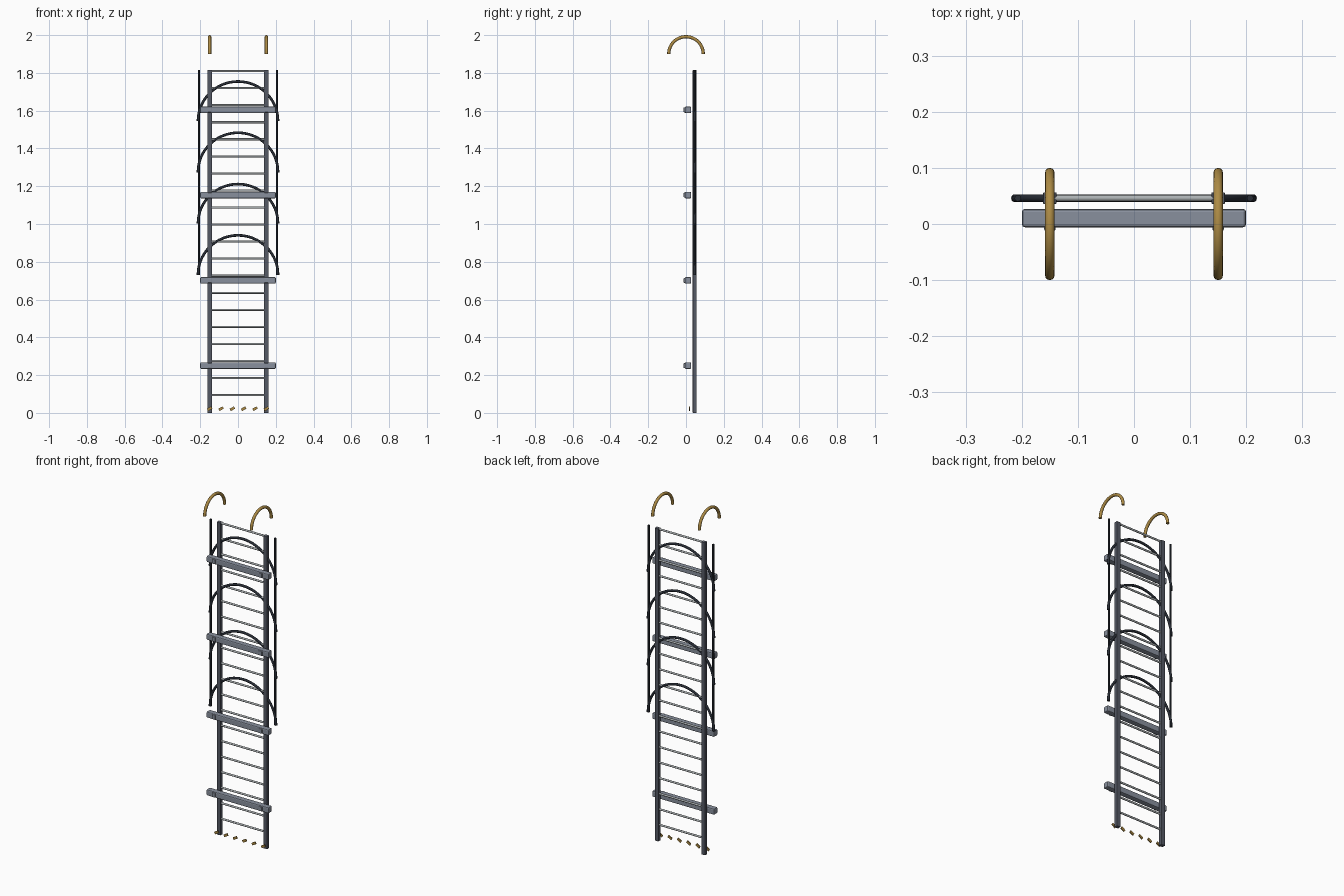
import bpy, bmesh, math
from mathutils import Vector

if "Cube" in bpy.data.objects:
    bpy.data.objects.remove(bpy.data.objects["Cube"])


def material(name, rgb):
    m = bpy.data.materials.new(name)
    m.diffuse_color = (*rgb, 1)
    m.use_nodes = True
    m.node_tree.nodes["Principled BSDF"].inputs["Base Color"].default_value = m.diffuse_color
    return m


SLATE = material("slate_steel", (0.09, 0.10, 0.13))
STEEL = material("bright_steel", (0.42, 0.45, 0.46))
BLUE_GREY = material("blue_grey_steel", (0.25, 0.28, 0.34))
BLACK = material("black_steel", (0.02, 0.025, 0.035))
BRASS = material("yellow_paint", (0.42, 0.26, 0.06))


def finish(name, bm, mat, smooth=False):
    bmesh.ops.recalc_face_normals(bm, faces=bm.faces)
    me = bpy.data.meshes.new(name)
    bm.to_mesh(me)
    bm.free()
    ob = bpy.data.objects.new(name, me)
    bpy.context.collection.objects.link(ob)
    me.materials.append(mat)
    if smooth:
        bpy.ops.object.select_all(action='DESELECT')
        ob.select_set(True)
        bpy.context.view_layer.objects.active = ob
        bpy.ops.object.shade_smooth_by_angle(angle=math.radians(40))
    return ob


def box(name, centre, size, mat, bevel=0.0, tilt=0.0):
    bm = bmesh.new()
    bmesh.ops.create_cube(bm, size=1)
    bmesh.ops.scale(bm, vec=size, verts=bm.verts)
    if bevel:
        bmesh.ops.bevel(bm, geom=bm.edges[:], offset=bevel, segments=2,
                        profile=0.5, affect='EDGES')
    ob = finish(name, bm, mat)
    ob.location = centre
    ob.rotation_euler.y = tilt
    return ob


def tube(name, path, radius, mat, normal, sides=12):
    """Round tube along a planar path; normal is the plane's normal."""
    bm = bmesh.new()
    pts = [Vector(p) for p in path]
    n = Vector(normal)
    rings = []
    for i, p in enumerate(pts):
        t = (pts[min(i + 1, len(pts) - 1)] - pts[max(i - 1, 0)]).normalized()
        side = t.cross(n)
        rings.append([bm.verts.new(p + radius * (math.cos(a) * n + math.sin(a) * side))
                      for a in (2 * math.pi * k / sides for k in range(sides))])
    for r0, r1 in zip(rings, rings[1:]):
        for k in range(sides):
            j = (k + 1) % sides
            bm.faces.new((r0[k], r0[j], r1[j], r1[k]))
    bm.faces.new(rings[0])
    bm.faces.new(rings[-1])
    return finish(name, bm, mat, True)


def half_circle(steps):
    return [(math.cos(math.pi * i / steps), math.sin(math.pi * i / steps))
            for i in range(steps + 1)]


Y = 0.046      # plane of the ladder
TOP = 1.815

for s, label in ((-1, "left"), (1, "right")):
    # Side rail, top hook and cage upright
    box(f"{label}_rail", (s * 0.15, Y, TOP / 2), (0.024, 0.021, TOP), SLATE, 0.002)
    tube(f"{label}_hook", [(s * 0.15, 0.0915 * c, 1.9 + 0.0915 * d + 0.0) if 0 < i < 24
                           else (s * 0.15, 0.0915 * c, 1.9)
                           for i, (c, d) in enumerate(half_circle(24))],
         0.0085, BRASS, (1, 0, 0))
    tube(f"{label}_cage_upright", [(s * 0.207, Y, 0.73), (s * 0.207, Y, TOP)],
         0.006, BLACK, (0, 1, 0), 8)

# Rungs
for i in range(20):
    z = 0.094 + 0.0903 * i
    tube(f"rung_{i + 1}", [(-0.15, Y, z), (0.15, Y, z)], 0.0055, STEEL, (0, 1, 0))

# Cage hoops
for i in range(4):
    z = 0.73 + 0.2715 * i
    tube(f"cage_hoop_{i + 1}", [(0.212 * c, Y, z + 0.21 * d) for c, d in half_circle(32)],
         0.007, BLACK, (0, 1, 0))

# Stand-off bars with clamp pads
for i in range(4):
    z = 0.25 + 0.4515 * i
    box(f"standoff_bar_{i + 1}", (0, 0.0105, z), (0.4, 0.033, 0.035), BLUE_GREY, 0.006)
    for s, label in ((-1, "left"), (1, "right")):
        box(f"{label}_clamp_pad_{i + 1}", (s * 0.15, -0.004, z), (0.02, 0.016, 0.026),
            BLUE_GREY, 0.002)

# Slanted warning stripes at the foot
for i in range(6):
    box(f"foot_stripe_{i + 1}", (-0.15 + 0.06 * i, 0.018, 0.022), (0.026, 0.006, 0.014),
        BRASS, tilt=math.radians(-30))
